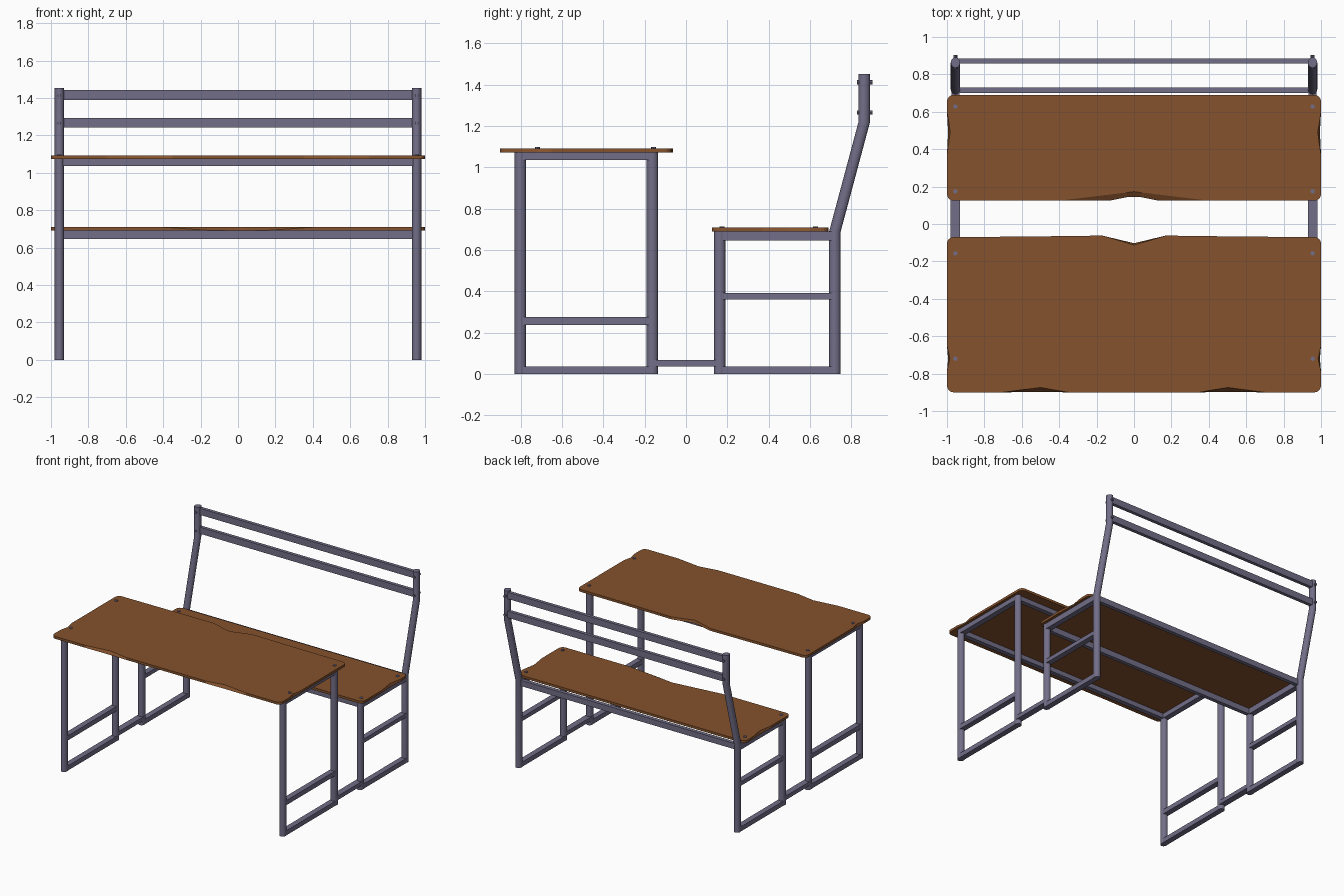
import bpy, bmesh, math

if "Cube" in bpy.data.objects:
    bpy.data.objects.remove(bpy.data.objects["Cube"])

def material(name, col):
    m = bpy.data.materials.new(name)
    m.diffuse_color = (*col, 1)
    m.use_nodes = True
    m.node_tree.nodes["Principled BSDF"].inputs["Base Color"].default_value = m.diffuse_color
    return m

WOOD = material("brown wood", (0.235, 0.085, 0.026))
METAL = material("violet grey metal", (0.17, 0.155, 0.245))

def finish(name, bm, mat, smooth=False):
    bmesh.ops.recalc_face_normals(bm, faces=bm.faces[:])
    me = bpy.data.meshes.new(name)
    bm.to_mesh(me)
    bm.free()
    me.materials.append(mat)
    ob = bpy.data.objects.new(name, me)
    bpy.context.collection.objects.link(ob)
    if smooth:
        bpy.context.view_layer.objects.active = ob
        ob.select_set(True)
        bpy.ops.object.shade_smooth_by_angle(angle=math.radians(40))
        ob.select_set(False)
    return ob

def loft(name, rings, mat, smooth=False):
    bm = bmesh.new()
    vs = [[bm.verts.new(p) for p in r] for r in rings]
    n = len(rings[0])
    for a, b in zip(vs, vs[1:]):
        for i in range(n):
            j = (i + 1) % n
            bm.faces.new((a[i], a[j], b[j], b[i]))
    bm.faces.new(vs[0])
    bm.faces.new(vs[-1])
    return finish(name, bm, mat, smooth)

def box(name, x0, x1, y0, y1, z0, z1):
    rings = [[(x0, y0, z), (x1, y0, z), (x1, y1, z), (x0, y1, z)] for z in (z0, z1)]
    return loft(name, rings, METAL)

def post(name, x, path, rx=0.025, ry=0.028, n=16):
    rings = [[(x + rx * math.cos(2 * math.pi * i / n),
               y + ry * math.sin(2 * math.pi * i / n), z) for i in range(n)]
             for y, z in path]
    return loft(name, rings, METAL, True)

def bolt(name, x, y, z, h, r=0.012, along_y=False):
    def ring(t):
        out = []
        for i in range(8):
            a = 2 * math.pi * i / 8
            c, s = r * math.cos(a), r * math.sin(a)
            out.append((x + c, y + t, z + s) if along_y else (x + c, y + s, z + t))
        return out
    return loft(name, [ring(-h / 2), ring(h / 2)], METAL)

def outline(y0, y1, front, back, side, z, r=0.035):
    """Rounded board outline; front/back/side are lists of scooped edge points."""
    def corner(cx, cy, a0):
        return [(cx + r * math.cos(math.radians(a0 + 22.5 * k)),
                 cy + r * math.sin(math.radians(a0 + 22.5 * k)), z) for k in range(5)]
    pts = corner(-1 + r, y0 + r, 180)
    pts += [(x, y0 + d, z) for x, d in front]
    pts += corner(1 - r, y0 + r, 270)
    pts += [(1 - d, y, z) for y, d in side]
    pts += corner(1 - r, y1 - r, 0)
    pts += [(x, y1 - d, z) for x, d in reversed(back)]
    pts += corner(-1 + r, y1 - r, 90)
    pts += [(-1 + d, y, z) for y, d in reversed(side)]
    return pts

# table top: scooped edges are deeper on the upper face
def table_ring(z, deep):
    f = [(-0.7, 0), (-0.5, deep), (-0.35, 0), (0.35, 0), (0.5, deep), (0.7, 0)]
    b = [(-0.56, -0.003), (-0.17, -0.008), (0, 0.032 + deep * 0.4), (0.17, -0.008), (0.56, -0.003)]
    s = [(-0.79, 0), (-0.72, 0.005 + deep * 0.4), (-0.65, 0)]
    return outline(-0.9, -0.07, f, b, s, z)
loft("table_top", [table_ring(1.073, 0.002), table_ring(1.092, 0.026)], WOOD)

# bench seat
def seat_ring(z, half, deep, sd):
    f = [(-half, 0), (-0.04, deep * 0.9), (0, deep), (0.04, deep * 0.9), (half, 0)]
    s = [(0.37, 0), (0.49, sd), (0.6, 0)]
    return outline(0.125, 0.69, f, [(-0.2, 0), (0.2, 0)], s, z)
loft("bench_seat", [seat_ring(0.69, 0.13, 0.02, 0.006),
                    seat_ring(0.709, 0.4, 0.048, 0.018)], WOOD)

# side frames, left and right
for side, s in (("left", -1), ("right", 1)):
    x = 0.955 * s
    a, b = x - 0.022, x + 0.022
    post(side + "_table_front_leg", x, [(-0.802, 0), (-0.802, 1.073)])
    post(side + "_table_rear_leg", x, [(-0.163, 0), (-0.163, 1.073)])
    post(side + "_bench_front_leg", x, [(0.163, 0), (0.163, 0.69)])
    post(side + "_bench_back_post", x, [(0.721, 0), (0.721, 0.69), (0.863, 1.22), (0.863, 1.453)])
    for label, z0, z1 in (("bottom", 0, 0.037), ("middle", 0.238, 0.275), ("top", 1.036, 1.073)):
        box(f"{side}_table_{label}_rail", a, b, -0.802, -0.163, z0, z1)
    for label, z0, z1 in (("bottom", 0, 0.037), ("middle", 0.36, 0.392), ("top", 0.645, 0.69)):
        box(f"{side}_bench_{label}_rail", a, b, 0.163, 0.721, z0, z1)
    box(side + "_connector", x - 0.025, x + 0.025, -0.163, 0.163, 0.036, 0.068)
    # bolts
    for y, z in ((-0.72, 1.092), (-0.157, 1.092), (0.175, 0.709), (0.628, 0.709)):
        bolt(side + "_board_bolt", x, y, z, 0.012)
    for z in (1.412, 1.265):
        bolt(side + "_backrest_bolt", x, 0.866, z, 0.075, 0.01, True)

# long rails under the boards
for label, y in (("front", -0.802), ("rear", -0.163)):
    box(f"table_{label}_long_rail", -0.95, 0.95, y - 0.018, y + 0.018, 1.036, 1.073)
for label, y in (("front", 0.163), ("rear", 0.715)):
    box(f"bench_{label}_long_rail", -0.95, 0.95, y - 0.015, y + 0.015, 0.645, 0.69)

# backrest bars
for label, z in (("upper", 1.416), ("lower", 1.267)):
    box(f"backrest_{label}_bar", -0.95, 0.95, 0.857, 0.884, z - 0.026, z + 0.026)
